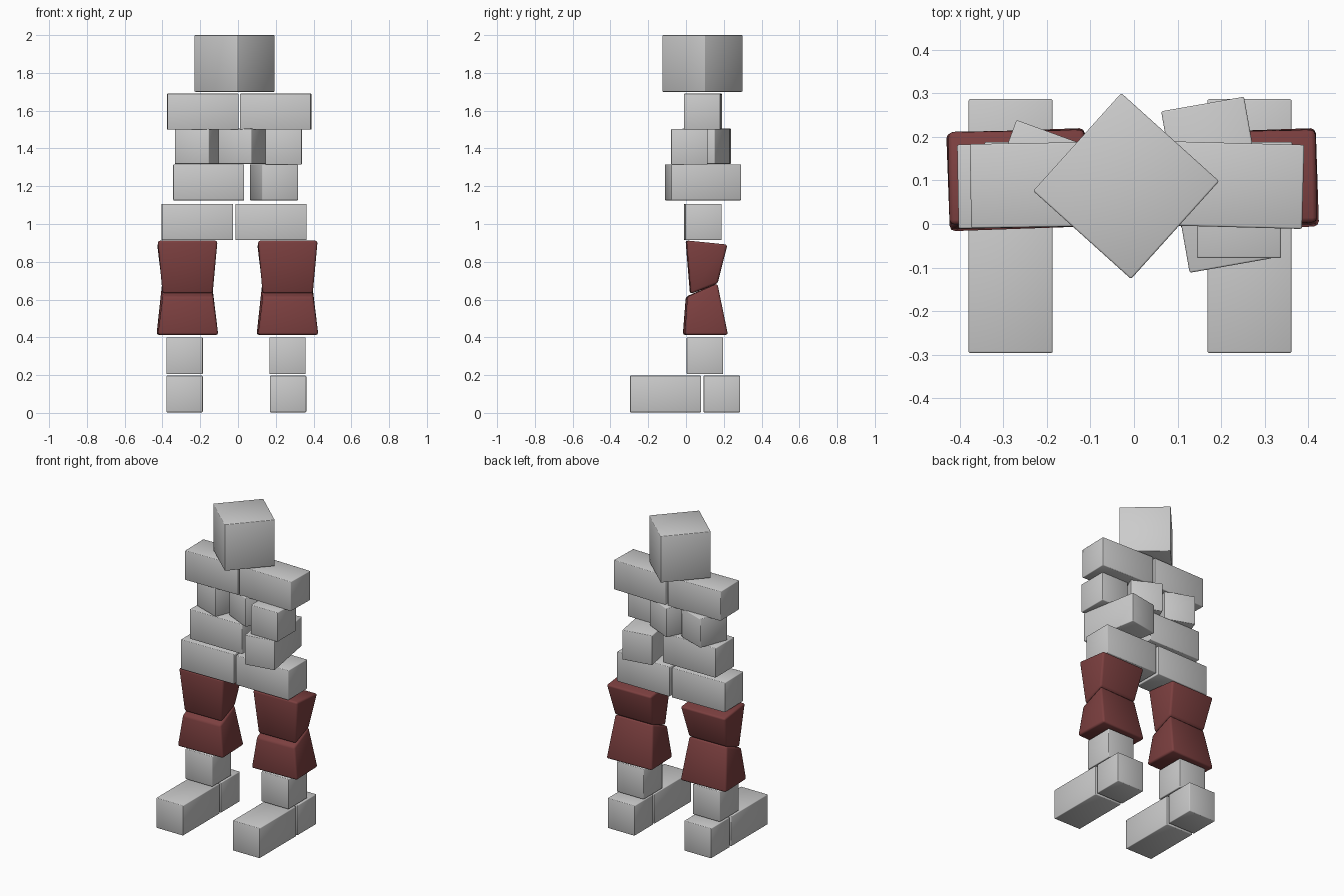
import bpy, bmesh, math
from mathutils import Matrix

if "Cube" in bpy.data.objects:
    bpy.data.objects.remove(bpy.data.objects["Cube"])


def material(name, rgb):
    m = bpy.data.materials.new(name)
    m.diffuse_color = (*rgb, 1)
    m.use_nodes = True
    m.node_tree.nodes["Principled BSDF"].inputs["Base Color"].default_value = m.diffuse_color
    return m


STONE = material("stone grey", (0.6, 0.6, 0.6))
RED = material("dark red", (0.2, 0.05, 0.05))


def block(name, lo, hi, z, turn=0, mat=STONE, bevel=0.004):
    """Block between two (x0, x1, y0, y1, slope) outlines, lofted over z.

    slope is the height change of that end from front to back."""
    cx, cy = (lo[0] + lo[1]) / 2, (lo[2] + lo[3]) / 2
    bm = bmesh.new()
    rings = []
    for (x0, x1, y0, y1, slope), h in ((lo, z[0]), (hi, z[1])):
        rings.append([bm.verts.new((x - cx, y - cy, h + (slope if y == y1 else 0)))
                      for x, y in ((x0, y0), (x1, y0), (x1, y1), (x0, y1))])
    bm.faces.new(rings[0][::-1])
    bm.faces.new(rings[1])
    for i in range(4):
        j = (i + 1) % 4
        bm.faces.new((rings[0][i], rings[0][j], rings[1][j], rings[1][i]))
    bmesh.ops.bevel(bm, geom=bm.edges[:], offset=bevel, segments=2,
                    profile=0.5, affect='EDGES')
    bmesh.ops.rotate(bm, cent=(0, 0, 0), verts=bm.verts,
                     matrix=Matrix.Rotation(math.radians(turn), 3, 'Z'))
    me = bpy.data.meshes.new(name)
    bm.to_mesh(me)
    bm.free()
    for p in me.polygons:
        p.use_smooth = True
    me.materials.append(mat)
    ob = bpy.data.objects.new(name, me)
    ob.location = (cx, cy, 0)
    bpy.context.collection.objects.link(ob)


def brick(name, cx, cy, sx, sy, z0, z1, turn=0):
    o = (cx - sx / 2, cx + sx / 2, cy - sy / 2, cy + sy / 2, 0)
    block(name, o, o, (z0, z1), turn)


S, L = 0.193, 0.376  # short and long brick sides

# Legs: foot, heel, ankle and two tapered red sections
for side, fx, ax, rx in (("left", -0.283, -0.283, -0.268), ("right", 0.265, 0.262, 0.262)):
    brick(side + "_foot", fx, -0.108, S, L, 0.003, 0.197)
    brick(side + "_heel", fx, 0.19, S, S, 0.003, 0.197)
    brick(side + "_ankle", ax, 0.1, S, S, 0.205, 0.4)
    block(side + "_shin",
          (rx - 0.16, rx + 0.16, -0.012, 0.217, 0),
          (rx - 0.133, rx + 0.133, 0.003, 0.162, 0.07),
          (0.413, 0.615), 2, RED, 0.012)
    block(side + "_thigh",
          (rx - 0.133, rx + 0.133, 0.023, 0.165, 0.055),
          (rx - 0.158, rx + 0.158, 0.0, 0.217, -0.022),
          (0.63, 0.913), 1, RED, 0.012)

# Hips
brick("left_hip", -0.216, 0.089, L, S, 0.915, 1.107, 1)
brick("right_hip", 0.175, 0.092, L, S, 0.915, 1.107)

# Waist: one brick across, one turned front to back
brick("left_waist", -0.155, 0.092, L, S, 1.125, 1.316)
brick("right_waist", 0.19, 0.09, S, L, 1.125, 1.316, 10)

# Chest: three loosely turned cubes
brick("left_chest", -0.212, 0.115, S, S, 1.318, 1.505, -20)
brick("middle_chest", 0.024, 0.105, S, S, 1.318, 1.505, -25)
brick("right_chest", 0.241, 0.018, S, S, 1.314, 1.503)

# Shoulders
brick("left_shoulder", -0.187, 0.09, L, S, 1.5, 1.69, 1)
brick("right_shoulder", 0.2, 0.09, L, S, 1.5, 1.69, -1.5)

# Head
brick("head", -0.018, 0.087, 0.302, 0.302, 1.7, 2.0, 48)
